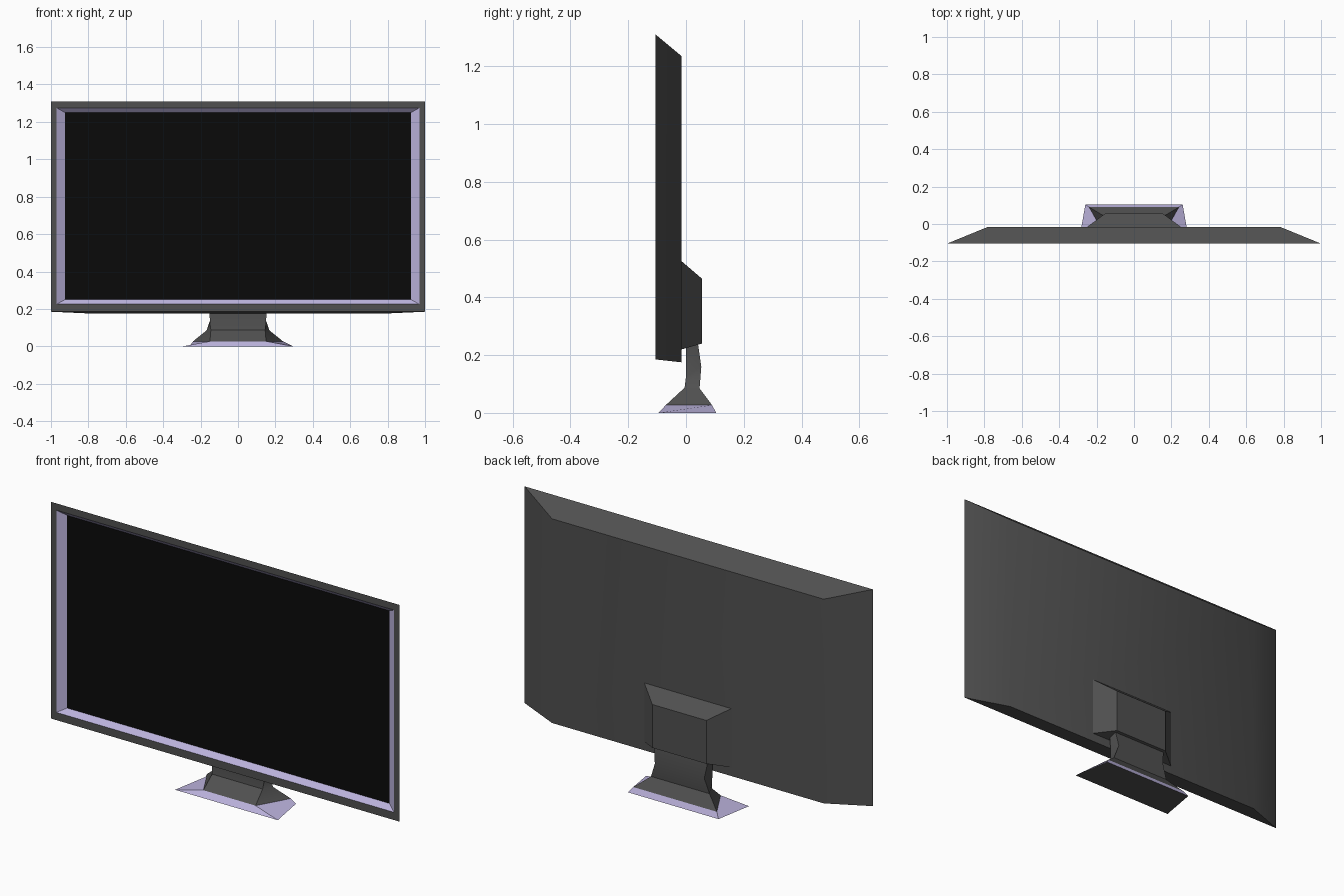
import bpy, bmesh, math

if "Cube" in bpy.data.objects:
    bpy.data.objects.remove(bpy.data.objects["Cube"])


def material(name, rgb):
    m = bpy.data.materials.new(name)
    m.diffuse_color = (*rgb, 1)
    m.use_nodes = True
    m.node_tree.nodes["Principled BSDF"].inputs["Base Color"].default_value = m.diffuse_color
    return m


DARK = material("dark_grey_plastic", (0.08, 0.08, 0.08))
TRIM = material("lavender_trim", (0.50, 0.45, 0.72))
BLACK = material("black_glass", (0.003, 0.003, 0.003))


def loft(name, rings, mat, cap_first=False, cap_last=False):
    """Skin a series of four-cornered rings, optionally closing either end."""
    bm = bmesh.new()
    loops = [[bm.verts.new(p) for p in ring] for ring in rings]
    if len(loops) == 1:
        bm.faces.new(loops[0])
    for a, b in zip(loops, loops[1:]):
        for i in range(4):
            j = (i + 1) % 4
            bm.faces.new((a[i], a[j], b[j], b[i]))
    if cap_first:
        bm.faces.new(loops[0][::-1])
    if cap_last:
        bm.faces.new(loops[-1])
    me = bpy.data.meshes.new(name)
    bm.to_mesh(me)
    bm.free()
    me.materials.append(mat)
    ob = bpy.data.objects.new(name, me)
    bpy.context.collection.objects.link(ob)
    bpy.ops.object.select_all(action='DESELECT')
    ob.select_set(True)
    bpy.context.view_layer.objects.active = ob
    bpy.ops.object.shade_smooth_by_angle(angle=math.radians(30))
    return ob


def upright(w, y, z0, z1):
    """Rectangle facing -y, half width w."""
    return [(-w, y, z0), (w, y, z0), (w, y, z1), (-w, y, z1)]


def level(front, back):
    """Trapezoid seen from above; front and back are (half width, y, z)."""
    (wf, yf, zf), (wb, yb, zb) = front, back
    return [(-wf, yf, zf), (wf, yf, zf), (wb, yb, zb), (-wb, yb, zb)]


# Screen housing: tapered back and flat front bezel
inner = upright(0.97, -0.105, 0.225, 1.275)
panel = upright(0.925, -0.08, 0.25, 1.25)
loft("screen_housing", [upright(0.78, -0.015, 0.175, 1.235),
                        upright(1.0, -0.105, 0.185, 1.31), inner], DARK, cap_first=True)

# Recessed trim and display
loft("screen_trim", [inner, panel], TRIM)
loft("display", [panel], BLACK)

# Mounting box on the back
loft("mount_box", [upright(0.155, 0.055, 0.24, 0.465),
                   upright(0.25, -0.015, 0.22, 0.525)], DARK, True, True)

# Stand: sole, sloping trim, then the flared neck
sole = level((0.295, -0.095, 0), (0.26, 0.105, 0))
foot = level((0.15, -0.07, 0.027), (0.24, 0.09, 0.027))
loft("base_sole", [sole[::-1]], DARK)
loft("base_trim", [sole, foot], TRIM)
loft("stand_neck", [foot,
                    level((0.145, -0.005, 0.087), (0.168, 0.047, 0.085)),
                    level((0.15, 0.0, 0.125), (0.142, 0.053, 0.16)),
                    level((0.155, 0.0, 0.25), (0.155, 0.04, 0.25))], DARK, cap_last=True)
